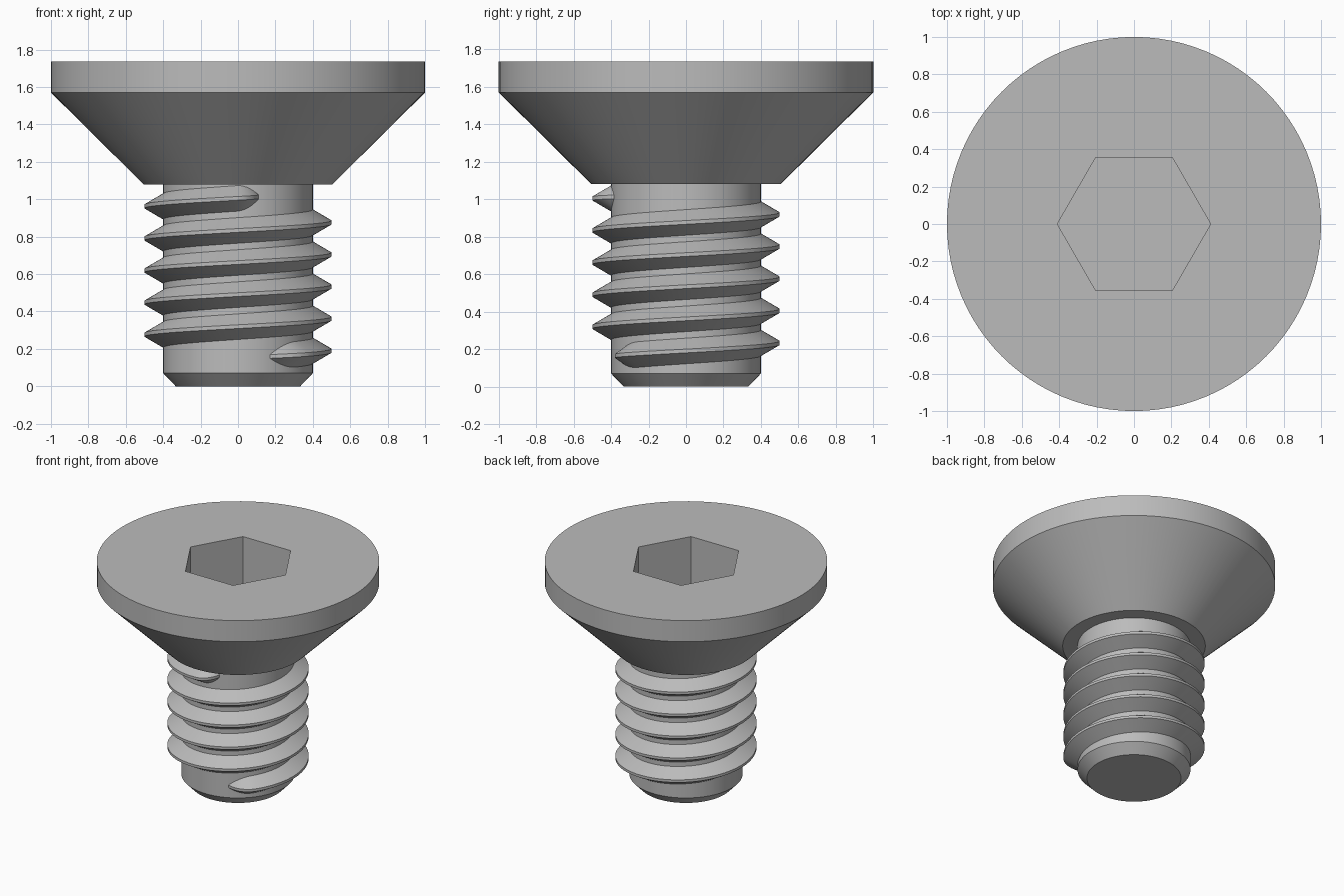
import bpy, bmesh, math
from math import cos, sin, pi, radians

cube = bpy.data.objects.get("Cube")
if cube:
    bpy.data.objects.remove(cube)

SIDES = 96
steel = bpy.data.materials.new("plain_grey_steel")
GREY = (0.5, 0.5, 0.5, 1)
steel.diffuse_color = GREY
steel.use_nodes = True
steel.node_tree.nodes["Principled BSDF"].inputs["Base Color"].default_value = GREY


def finish(name, bm):
    bmesh.ops.recalc_face_normals(bm, faces=bm.faces)
    mesh = bpy.data.meshes.new(name)
    bm.to_mesh(mesh)
    bm.free()
    mesh.materials.append(steel)
    obj = bpy.data.objects.new(name, mesh)
    bpy.context.collection.objects.link(obj)
    bpy.ops.object.select_all(action="DESELECT")
    obj.select_set(True)
    bpy.context.view_layer.objects.active = obj
    bpy.ops.object.shade_smooth_by_angle(angle=radians(25))


def skin(bm, rings, closed):
    """Join neighbouring rings with quads and cap both ends."""
    n = len(rings[0])
    for a, b in zip(rings, rings[1:]):
        for i in range(n if closed else n - 1):
            j = (i + 1) % n
            bm.faces.new((a[i], a[j], b[j], b[i]))
    bm.faces.new(rings[0])
    bm.faces.new(rings[-1])


def hexagon(angle):
    """Radius of a unit hexagon, corners on the x axis."""
    return cos(pi / 6) / cos(angle % (pi / 3) - pi / 6)


def lathe(name, profile):
    """Turn (radius, height, shape) rows into a solid."""
    bm = bmesh.new()
    rings = []
    for radius, z, shape in profile:
        ring = []
        for i in range(SIDES):
            a = 2 * pi * i / SIDES
            r = radius * (hexagon(a) if shape == "hex" else 1)
            ring.append(bm.verts.new((r * cos(a), r * sin(a), z)))
        rings.append(ring)
    skin(bm, rings, True)
    finish(name, bm)


# Countersunk head with hexagonal socket
lathe("countersunk_head", [
    (0.41, 1.31, "hex"), (0.41, 1.735, "hex"),
    (1.0, 1.735, "round"), (1.0, 1.57, "round"), (0.505, 1.08, "round")])

# Shank with chamfered tip
lathe("shank", [
    (0.333, 0, "round"), (0.4, 0.07, "round"), (0.4, 1.1, "round")])

# Helical thread that sinks into the shank at both ends
PITCH, BASE = 0.1715, 0.19
START, END = radians(-66), radians(4 * 360 + 287)
SECTION = [(0.38, -0.08), (0.5, -0.01), (0.5, 0.01), (0.38, 0.08)]
steps = 720
bm = bmesh.new()
rings = []
for k in range(steps + 1):
    a = START + (END - START) * k / steps
    lead = min(1, (a - START) / radians(26), (END - a) / radians(18))
    sink = 0.11 * (1 - lead) ** 2
    z = BASE + PITCH * a / (2 * pi)
    rings.append([bm.verts.new(((r - sink) * cos(a), (r - sink) * sin(a), z + dz))
                  for r, dz in SECTION])
skin(bm, rings, True)
finish("thread", bm)
